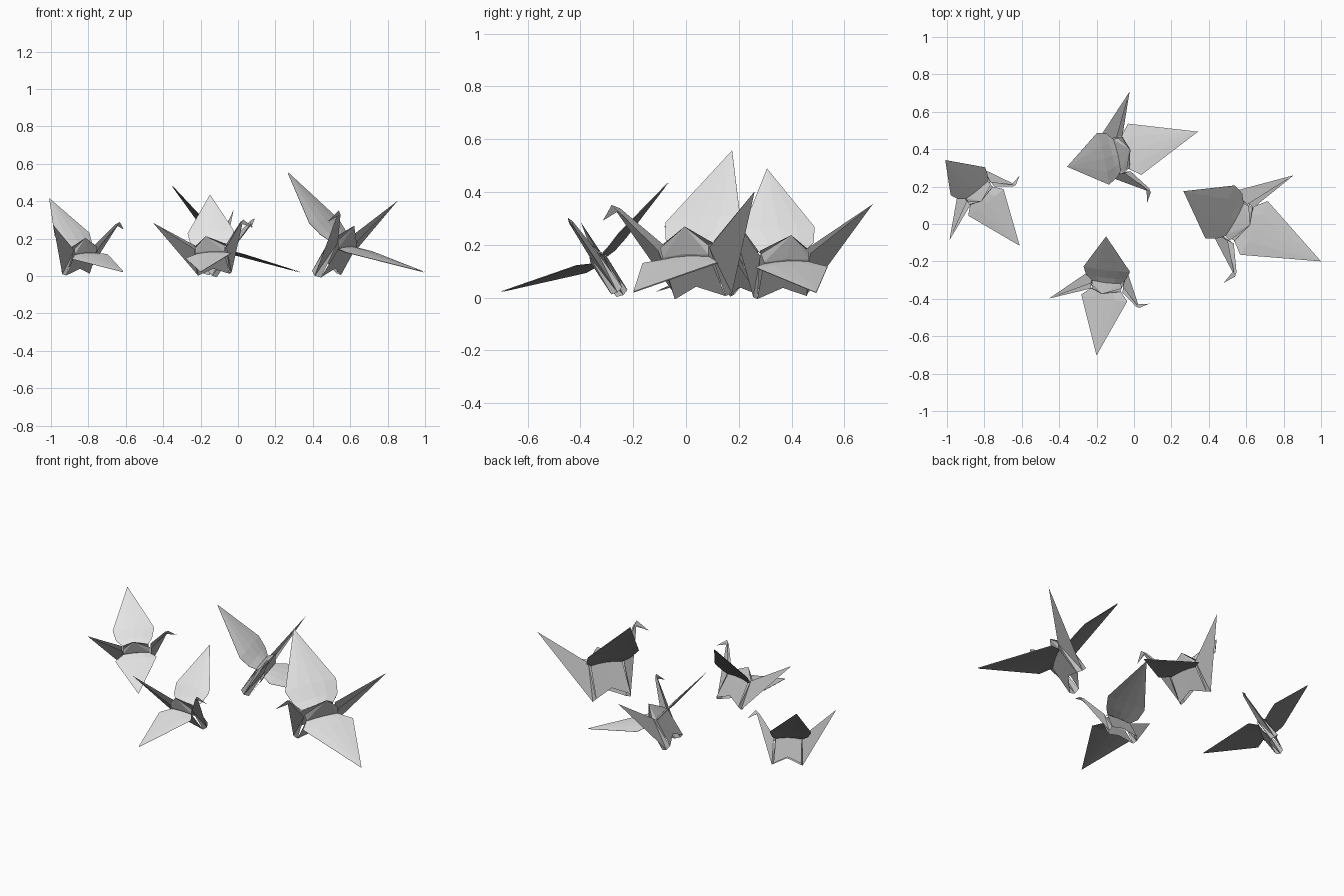
import bpy, bmesh
from math import radians
from mathutils import Matrix, Vector

if "Cube" in bpy.data.objects:
    bpy.data.objects.remove(bpy.data.objects["Cube"])


def flat_colour(name, v):
    m = bpy.data.materials.new(name)
    m.diffuse_color = (v, v, v, 1)
    m.use_nodes = True
    m.node_tree.nodes["Principled BSDF"].inputs["Base Color"].default_value = m.diffuse_color
    return m


white = flat_colour("white_paper", 0.8)
grey = flat_colour("grey_paper", 0.5)
dark = flat_colour("dark_paper", 0.2)

# Local frame of one folded bird: x = towards the head, y = left wing, z = up.


def folded_mesh(name, polys, mat, sides=(1, -1)):
    """Each polygon is given for the left side and repeated for the chosen sides."""
    bm = bmesh.new()
    for poly in polys:
        for side in sides:
            pts = [bm.verts.new((x, y * side, z)) for x, y, z in poly]
            bm.faces.new(pts if side == 1 else pts[::-1])
    bmesh.ops.remove_doubles(bm, verts=bm.verts, dist=0.0005)
    me = bpy.data.meshes.new(name)
    bm.to_mesh(me)
    bm.free()
    me.materials.append(mat)
    return me


# Wings: spanwise rows that fan together at the tip, slightly arched
def wing_faces(rows, tip):
    """Each row: y, rear x, front x, rear z, front z, arch height."""
    grid = []
    for y, x0, x1, z0, z1, arch in rows:
        grid.append([(x0 + (x1 - x0) * t, y, z0 + (z1 - z0) * t + arch * (1 - (2 * t - 1) ** 2))
                     for t in (0, 0.25, 0.5, 0.75, 1)])
    faces = []
    for a, b in zip(grid, grid[1:]):
        faces += [[a[i], a[i + 1], b[i + 1], b[i]] for i in range(4)]
    faces += [[grid[-1][i], grid[-1][i + 1], tip] for i in range(4)]
    return faces


def lowered(faces):
    return [[(x, y, z - 0.004) for x, y, z in reversed(f)] for f in faces]


raised_wing = wing_faces([(0.035, -0.08, 0.12, -0.130, -0.130, 0.010),
                          (0.08, -0.125, 0.153, -0.122, -0.122, 0.012),
                          (0.16, -0.145, 0.178, -0.097, -0.097, 0.012)], (0, 0.490, 0))
resting_wing = wing_faces([(0.035, -0.08, 0.12, -0.145, -0.142, 0.008),
                           (0.097, -0.148, 0.173, -0.134, -0.115, 0.008)], (0, 0.492, 0))

# Body: pyramid back on two side walls that end in two low corners
apex = (0.0, 0, -0.025)
front_dip, back_dip = (0.13, 0.012, -0.105), (-0.08, 0.012, -0.108)
root_f, root_m, root_b = (0.12, 0.035, -0.135), (0.02, 0.035, -0.125), (-0.08, 0.035, -0.135)
low_f, low_m, low_b = (0.135, 0.032, -0.325), (0.025, 0.032, -0.275), (-0.085, 0.032, -0.325)
body_faces = [
    [apex, front_dip, root_f], [apex, root_f, root_m],
    [apex, root_m, root_b], [apex, root_b, back_dip],
    [root_m, root_f, low_f, low_m], [root_b, root_m, low_m, low_b],
]

# Neck and head: a spike rising from the front low corner, folded over at the top
bend_out, bend_in = (0.276, 0, 0.092), (0.252, 0.010, 0.068)
keel_f = (0.145, 0, -0.335)
neck_faces = [
    [keel_f, bend_out, bend_in, (0.135, 0.022, -0.11)],
    [keel_f, (0.135, 0.022, -0.11), low_f],
    [bend_out, (0.338, 0, 0.025), bend_in],
]

# Tail: a plain spike rising from the rear low corner
keel_b, tail_tip = (-0.095, 0, -0.335), (-0.352, 0, 0.11)
tail_faces = [
    [keel_b, tail_tip, (-0.085, 0.022, -0.112)],
    [keel_b, (-0.085, 0.022, -0.112), low_b],
]

shared = {"body": folded_mesh("body", body_faces, grey),
          "neck_and_head": folded_mesh("neck_and_head", neck_faces, grey),
          "tail": folded_mesh("tail", tail_faces, grey)}

# Four birds resting on one wing: position, yaw, lean (1 = right wing down), scale
birds = {"left": ((-0.81, 0.1125, 0.22), 41, 1, 0.736),
         "back": ((-0.0075, 0.40, 0.255), -75, -1, 0.878),
         "right": ((0.6325, -0.0125, 0.29), -117, -1, 1.0),
         "front": ((-0.175, -0.385, 0.23), -4.6, 1, 0.774)}
for label, (pos, yaw, lean, size) in birds.items():
    m = (Matrix.Translation(Vector(pos))
         @ Matrix.Rotation(radians(yaw), 4, 'Z')
         @ Matrix.Rotation(radians(33 * lean), 4, 'X')
         @ Matrix.Rotation(radians(-4 * lean), 4, 'Y')
         @ Matrix.Scale(size, 4))
    parts = dict(shared)
    for kind, faces, side in (("raised_wing", raised_wing, lean),
                              ("resting_wing", resting_wing, -lean)):
        parts[kind] = folded_mesh(kind, faces, white, (side,))
        parts[kind + "_underside"] = folded_mesh(kind, lowered(faces), dark, (side,))
    for part, me in parts.items():
        ob = bpy.data.objects.new(f"{label}_bird_{part}", me)
        ob.matrix_world = m
        bpy.context.collection.objects.link(ob)
